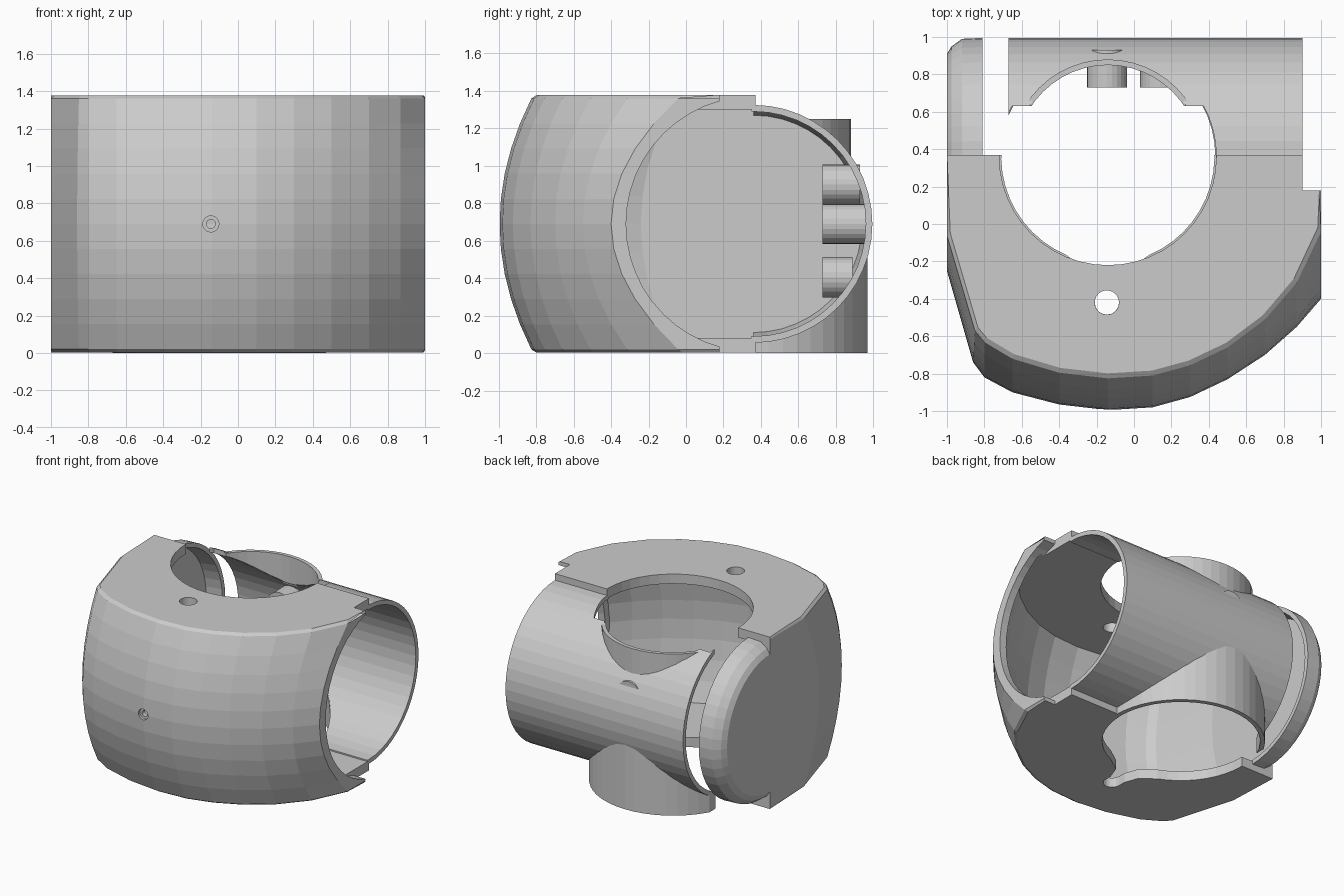
import bpy, bmesh, math
from mathutils import Vector

if "Cube" in bpy.data.objects:
    bpy.data.objects.remove(bpy.data.objects["Cube"])

CX, CY, CZ = -0.14, 0.36, 0.69      # where the upright hole and the sideways barrel cross


def make(name, verts, faces):
    me = bpy.data.meshes.new(name)
    bm = bmesh.new()
    vs = [bm.verts.new(v) for v in verts]
    for f in faces:
        bm.faces.new([vs[i] for i in f])
    bmesh.ops.recalc_face_normals(bm, faces=bm.faces)
    bm.to_mesh(me)
    bm.free()
    ob = bpy.data.objects.new(name, me)
    bpy.context.collection.objects.link(ob)
    return ob


def loft(name, rings, closed=False):
    n, m = len(rings[0]), len(rings)
    faces = [(k * n + i, k * n + (i + 1) % n, (k + 1) % m * n + (i + 1) % n, (k + 1) % m * n + i)
             for k in range(m if closed else m - 1) for i in range(n)]
    if not closed:
        faces += [tuple(range(n)), tuple(range((m - 1) * n, m * n))]
    return make(name, [p for r in rings for p in r], faces)


def prism(pts, z0, z1, name="cutter"):
    return loft(name, [[(x, y, z) for x, y in pts] for z in (z0, z1)])


def circle(cx, cy, r, a0=0, a1=360, n=48):
    full = a1 - a0 == 360
    return [(cx + r * math.cos(math.radians(a0 + (a1 - a0) * i / (n if full else n - 1))),
             cy + r * math.sin(math.radians(a0 + (a1 - a0) * i / (n if full else n - 1))))
            for i in range(n)]


def box(x0, x1, y0, y1, z0, z1):
    return prism([(x0, y0), (x1, y0), (x1, y1), (x0, y1)], z0, z1)


def lathe_x(name, profile, closed=False):
    # profile of (x, radius) turned about the barrel axis
    return loft(name, [[(x, a, b) for a, b in circle(CY, CZ, r)] for x, r in profile], closed)


def rod_y(name, x, z, r, y0, y1, n=24):
    return loft(name, [[(a, y, b) for a, b in circle(x, z, r, n=n)] for y in (y0, y1)])


def cut(ob, *cutters):
    for c in cutters:
        m = ob.modifiers.new("cut", 'BOOLEAN')
        m.operation, m.solver, m.object = 'DIFFERENCE', 'EXACT', c
    bpy.context.view_layer.update()
    ev = ob.evaluated_get(bpy.context.evaluated_depsgraph_get())
    me = bpy.data.meshes.new_from_object(ev)
    ob.modifiers.clear()
    ob.data = me
    for c in cutters:
        bpy.data.objects.remove(c)
    return ob


# outline of the bulging body at mid height and at its top and bottom
mid = [(-1, .37), (-1, -.25), (-.86, -.74), (-.8, -.82), (-.65, -.9), (-.4, -.965), (-.14, -.995),
       (.1, -.98), (.3, -.925), (.5, -.83), (.7, -.7), (.87, -.55), (1, -.4), (1, .37)]
end = [(-1, .37), (-1, -.05), (-.85, -.56), (-.8, -.62), (-.65, -.71), (-.4, -.785), (-.14, -.815),
       (.1, -.8), (.3, -.745), (.5, -.65), (.7, -.5), (.87, -.3), (1, -.02), (1, .37)]


def body_ring(z, inset=0.0):
    t = ((z - CZ) / 0.69) ** 2
    pts = [Vector(a).lerp(Vector(b), t) for a, b in zip(mid, end)]
    out = []
    for i, p in enumerate(pts):
        if inset and i not in (0, len(pts) - 1):
            d = (pts[i + 1] - p).normalized() + (p - pts[i - 1]).normalized()
            d.normalize()
            p = p + Vector((-d.y, d.x)) * inset
        x, y = p
        if inset > 0.03:
            x = max(-1 + inset, min(1 - inset, x))
            if i in (0, len(pts) - 1):
                y = 0.6
        out.append((x, y, z))
    return out


levels = [.02 + 1.34 * i / 10 for i in range(11)]
body = loft("main_shell", [body_ring(.003, .018)] + [body_ring(z) for z in levels]
            + [body_ring(1.377, .018)])
cavity = loft("cavity", [body_ring(.08 + 1.22 * i / 8, .06) for i in range(9)])

# keyhole shaped opening of the underside
keyhole = circle(CX, CY, .57, -67, 247, 44) + [(-.25, -.25), (-.21, -.36)] \
    + circle(CX - .005, -.42, .065, 180, 360, 9) + [(-.08, -.36), (-.04, -.25)]
cut(body, cavity,
    lathe_x("bore", [(.9, .68), (1.1, .68)]),
    prism(circle(CX, CY, .58), .69, 1.5),
    prism(keyhole, -.1, .69),
    prism(circle(CX - .005, -.42, .065, n=24), .69, 1.5),
    box(.9, 1.1, .18, .6, -.1, 1.5))
cut(body, rod_y("pin_hole", -.145, CZ, .024, -1.1, -.8),
    rod_y("pin_recess", -.145, CZ, .043, -1.1, -.97))

# rear half of the barrel with its upper and lower openings
barrel = lathe_x("rear_barrel", [(-.67, .6), (-.67, .635), (.9, .635), (.9, .6)], True)
wide = [(x, min(y, .63)) for x, y in circle(CX, CY, .58, -208, 28)]
cut(barrel, box(-2, 2, -1, .35, -1, 2),
    prism(wide, .7, 1.6),
    prism(circle(CX, CY, .5), .7, 1.6),
    prism(circle(CX, CY, .58), -.2, .68))


# upright collars around the openings
def collar(name, r0, r1, z0, z1, y_min):
    ring = [[(x, y, z) for x, y in circle(CX, CY, r)]
            for r, z in ((r0, z0), (r1, z0), (r1, z1), (r0, z1))]
    ob = loft(name, ring, True)
    return cut(ob, lathe_x("core", [(-2, .602), (2, .602)]),
               box(-2, 2, -1, y_min, -1, 2), box(-2, -.67, -1, 2, -1, 2))


collar("upper_collar", .49, .52, CZ, 1.25, .63)
collar("lower_hood", .575, .61, 0, CZ, .37)

# hollow end cap with bevelled rim, rear half only
cap = lathe_x("end_cap", [(-1, .55), (-.975, .59), (-.92, .63), (-.81, .635), (-.81, .6), (-.94, .58)])
cut(cap, box(-2, 2, -1, .36, -1, 2))

# screw bosses on the inner back wall
for i, (x, z, y1) in enumerate([(-.145, .9, .93), (.14, .69, .97), (-.145, .405, .89)]):
    rod_y("screw_boss_%d" % i, x, z, .107, .73, y1)
